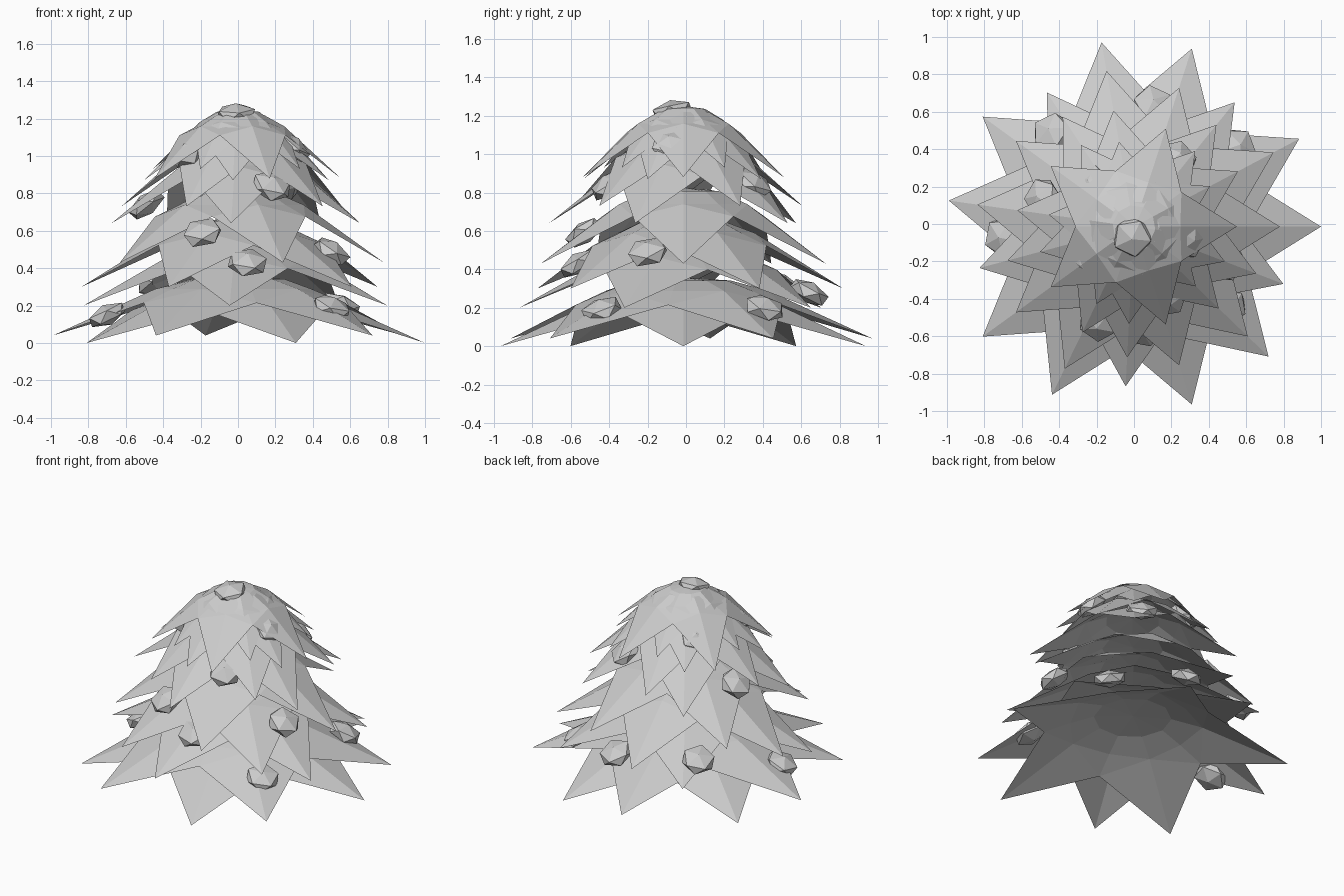
import bpy
import bmesh
from math import cos, sin, radians
from mathutils import Vector

cube = bpy.data.objects.get("Cube")
if cube:
    bpy.data.objects.remove(cube, do_unlink=True)

grey = bpy.data.materials.new("plain_grey")
grey.use_nodes = True
colour = (0.6, 0.6, 0.6, 1)
grey.diffuse_color = colour
grey.node_tree.nodes["Principled BSDF"].inputs["Base Color"].default_value = colour


def add_object(name, bm):
    mesh = bpy.data.meshes.new(name)
    bm.to_mesh(mesh)
    bm.free()
    mesh.materials.append(grey)
    obj = bpy.data.objects.new(name, mesh)
    bpy.context.collection.objects.link(obj)
    return obj


def star_skirt(name, radius, z, turn, slope):
    """Open five-pointed umbrella of branches with a rounded crown."""
    bm = bmesh.new()
    rise = 0.55 * radius * slope

    def ring_point(i, r, height):
        a = radians(turn + 36 * i)
        return bm.verts.new((r * radius * cos(a), r * radius * sin(a), z + height))

    rim, shoulder, crown = [], [], []
    for i in range(10):
        if i % 2 == 0:
            rim.append(ring_point(i, 1, 0))
            shoulder.append(ring_point(i, 0.45, rise))
        else:
            rim.append(ring_point(i, 0.57, radius * (0.52 * slope - 0.06)))
            shoulder.append(ring_point(i, 0.4, rise))
        crown.append(ring_point(i, 0.25, 1.22 * rise))
    peak = bm.verts.new((0, 0, z + 1.28 * rise))
    for i in range(10):
        j = (i + 1) % 10
        # Split each panel so the ridge runs up from the branch tip
        if i % 2 == 0:
            bm.faces.new((rim[i], rim[j], shoulder[i]))
            bm.faces.new((shoulder[i], rim[j], shoulder[j]))
        else:
            bm.faces.new((rim[i], rim[j], shoulder[j]))
            bm.faces.new((rim[i], shoulder[j], shoulder[i]))
        bm.faces.new((shoulder[i], shoulder[j], crown[j], crown[i]))
        bm.faces.new((crown[i], crown[j], peak))
    obj = add_object(name, bm)
    obj.location.y = -0.014


# Branch layers: radius, tip height, turn in degrees, branch slope
layers = [
    (1.0, 0.0, 0, 0.45), (1.0, 0.04, 28, 0.45),
    (0.855, 0.20, -21, 0.56), (0.845, 0.30, 28, 0.62),
    (0.78, 0.43, 0, 0.72), (0.70, 0.64, -21, 0.80),
    (0.63, 0.73, 28, 0.88), (0.55, 0.88, 0, 0.92),
    (0.52, 0.87, -21, 0.95), (0.46, 0.93, 28, 0.99),
]
for n, (radius, z, turn, slope) in enumerate(layers, 1):
    star_skirt(f"branch_layer_{n}", radius, z, turn, slope)

# Flattened faceted baubles lying on the slope of the branches
baubles = [
    (0.29, -0.08, 1.05), (-0.26, -0.2, 1.02),
    (-0.22, 0.21, 1.02), (0.23, 0.35, 0.85), (0.18, -0.4, 0.84),
    (-0.49, 0.14, 0.74), (-0.19, -0.53, 0.59), (0.5, -0.2, 0.49),
    (-0.44, 0.49, 0.32), (0.1, 0.64, 0.28), (0.05, -0.56, 0.43),
    (0.55, 0.41, 0.2), (0.5, -0.44, 0.19), (-0.7, -0.07, 0.15),
    (-0.01, -0.07, 1.225),
]
for n, place in enumerate(baubles, 1):
    bm = bmesh.new()
    bmesh.ops.create_icosphere(bm, subdivisions=1, radius=0.115)
    bmesh.ops.scale(bm, vec=Vector((1, 1, 0.5)), verts=bm.verts)
    ball = add_object(f"bauble_{n}", bm)
    ball.location = place
    # Lean outwards by the slope under the bauble
    outward = Vector((place[0], place[1], 0))
    lean = outward.normalized() * min(1, outward.length * 3) * (0.4 + 0.5 * place[2])
    ball.rotation_euler = Vector((lean.x, lean.y, 1)).to_track_quat("Z", "Y").to_euler()
